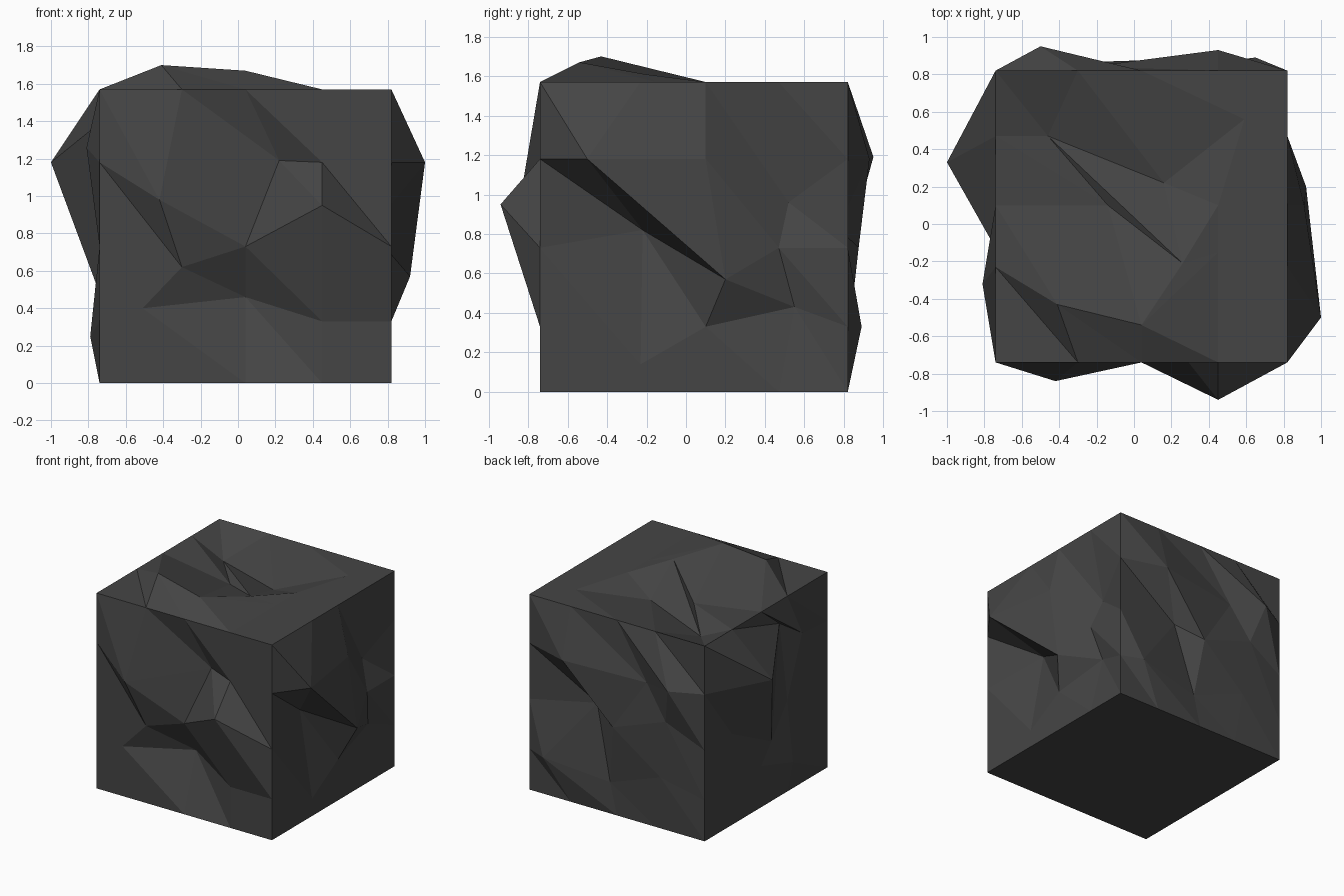
import bpy, bmesh

if "Cube" in bpy.data.objects:
    bpy.data.objects.remove(bpy.data.objects["Cube"])

# Uneven grid lines shared by all faces of the block
GX = (-0.74, -0.30, 0.04, 0.45, 0.82)
GY = (-0.74, -0.23, 0.10, 0.47, 0.82)
GZ = (0.00, 0.33, 0.73, 1.18, 1.57)
N = 4

# Chipped points: grid index -> new position (all others stay on the cube)
front = {(1, 0, 1): (-.51, -.74, .40), (1, 0, 2): (-.30, -.74, .62),
         (1, 0, 3): (-.42, -.84, .98), (2, 0, 1): (.04, -.59, .46),
         (2, 0, 3): (.22, -.65, 1.19), (3, 0, 2): (.45, -.94, .95)}
right = {(4, 1, 1): (.82, -.23, .14), (4, 1, 2): (.705, -.22, .82),
         (4, 1, 3): (1.0, -.50, 1.18), (4, 2, 2): (.92, .20, .57),
         (4, 2, 3): (.91, .10, 1.18), (4, 3, 1): (.77, .55, .43),
         (4, 3, 3): (.74, .52, .96)}
back = {(1, 4, 1): (-.36, .84, .42), (1, 4, 2): (-.42, .86, .89),
        (1, 4, 3): (-.50, .95, 1.19), (2, 4, 1): (.10, .82, .25),
        (2, 4, 2): (.04, .875, .73), (2, 4, 3): (-.24, .84, 1.15),
        (3, 4, 1): (.65, .89, .33), (3, 4, 2): (.25, .77, .83),
        (3, 4, 3): (.45, .93, 1.18)}
left = {(0, 1, 1): (-.79, -.23, .25), (0, 1, 3): (-.81, -.32, 1.26),
        (0, 2, 2): (-.74, -.03, .48), (0, 2, 3): (-.74, -.13, 1.39),
        (0, 3, 3): (-1.0, .33, 1.18)}
top = {(1, 1, 4): (-.41, -.43, 1.70), (2, 1, 4): (.04, -.54, 1.67),
       (3, 1, 4): (.45, -.15, 1.57), (1, 2, 4): (-.14, .10, 1.48),
       (2, 2, 4): (.26, -.21, 1.61), (1, 3, 4): (-.46, .47, 1.44),
       (2, 3, 4): (.16, .22, 1.47), (3, 3, 4): (.59, .56, 1.57)}
chips = {**front, **right, **back, **left, **top}

bm = bmesh.new()
verts = {}


def vert(key):
    """Shared vertex at a grid index."""
    if key not in verts:
        i, j, k = key
        verts[key] = bm.verts.new(chips.get(key, (GX[i], GY[j], GZ[k])))
    return verts[key]


def face_grid(place):
    """Fill one side; place(u, v) gives grid index, u right and v up from outside."""
    for u in range(N):
        for v in range(N):
            a, b, c, d = (vert(place(*p)) for p in
                          ((u, v), (u + 1, v), (u + 1, v + 1), (u, v + 1)))
            bm.faces.new((a, b, d))
            bm.faces.new((b, c, d))


# Four rough sides and rough top
face_grid(lambda u, v: (u, 0, v))
face_grid(lambda u, v: (N, u, v))
face_grid(lambda u, v: (N - u, N, v))
face_grid(lambda u, v: (0, N - u, v))
face_grid(lambda u, v: (u, v, N))

# Flat underside
rim = ([(0, j, 0) for j in range(N)] + [(i, N, 0) for i in range(N)] +
       [(N, N - j, 0) for j in range(N)] + [(N - i, 0, 0) for i in range(N)])
bm.faces.new([vert(key) for key in rim])

mesh = bpy.data.meshes.new("rock_block")
bm.to_mesh(mesh)
bm.free()
rock = bpy.data.objects.new("rock_block", mesh)
bpy.context.collection.objects.link(rock)

# Dark stone
stone = bpy.data.materials.new("dark_stone")
stone.diffuse_color = (0.06, 0.06, 0.06, 1)
stone.use_nodes = True
stone.node_tree.nodes["Principled BSDF"].inputs["Base Color"].default_value = stone.diffuse_color
mesh.materials.append(stone)
